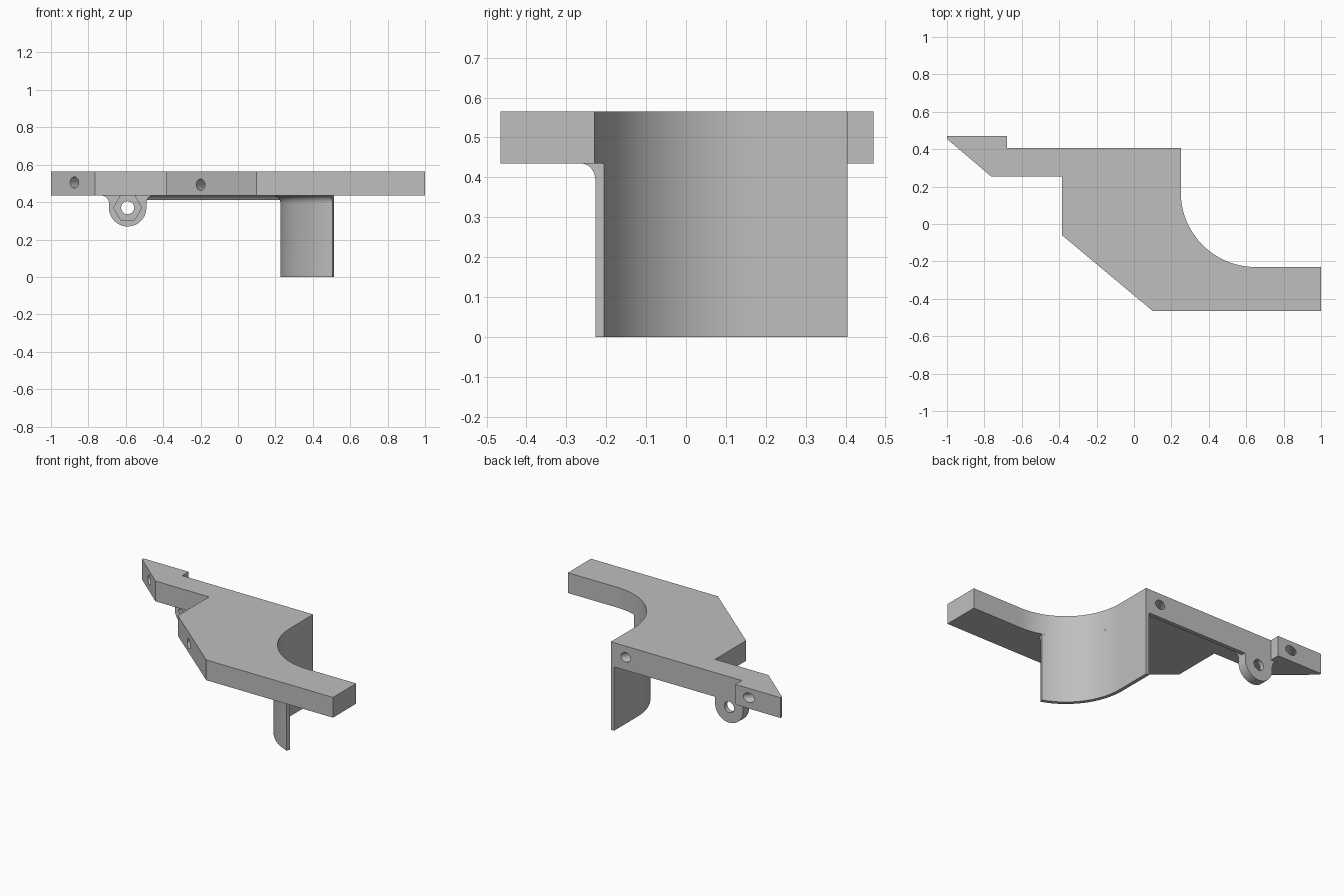
import bpy, bmesh, math
from mathutils import Vector, Matrix

cube = bpy.data.objects.get("Cube")
if cube:
    bpy.data.objects.remove(cube, do_unlink=True)

grey = bpy.data.materials.new("light grey")
grey.use_nodes = True
grey.diffuse_color = (0.52, 0.52, 0.52, 1)
grey.node_tree.nodes["Principled BSDF"].inputs["Base Color"].default_value = grey.diffuse_color

TOP, UNDER, BACK = 0.565, 0.435, 0.405
SKIN, FILLET = 0.023, 0.04
CURVE = Vector((0.65, 0.17))
RADIUS = 0.4


def finish(name, bm):
    bmesh.ops.recalc_face_normals(bm, faces=bm.faces)
    mesh = bpy.data.meshes.new(name)
    bm.to_mesh(mesh)
    bm.free()
    mesh.materials.append(grey)
    ob = bpy.data.objects.new(name, mesh)
    bpy.context.collection.objects.link(ob)
    return ob


def loft(name, rings):
    """Join equal closed rings of points and cap both ends."""
    bm = bmesh.new()
    rings = [[bm.verts.new(p) for p in ring] for ring in rings]
    n = len(rings[0])
    for a, b in zip(rings, rings[1:]):
        for i in range(n):
            j = (i + 1) % n
            bm.faces.new((a[i], a[j], b[j], b[i]))
    bm.faces.new(rings[0])
    bm.faces.new(rings[-1])
    return finish(name, bm)


def arc(cx, cy, r, start, end, steps):
    angles = [math.radians(start + (end - start) * i / steps) for i in range(steps + 1)]
    return [(cx + r * math.cos(a), cy + r * math.sin(a)) for a in angles]


def rod(name, start, end, r, sides=24):
    """Cylinder or hexagonal bar between two points."""
    start, end = Vector(start), Vector(end)
    axis = end - start
    bm = bmesh.new()
    turn = Matrix.Translation((start + end) / 2) @ axis.to_track_quat('Z', 'Y').to_matrix().to_4x4()
    bmesh.ops.create_cone(bm, cap_ends=True, segments=sides, radius1=r, radius2=r,
                          depth=axis.length, matrix=turn)
    return finish(name, bm)


def cut(ob, cutter):
    cutter.hide_render = True
    mod = ob.modifiers.new("cut", 'BOOLEAN')
    mod.operation, mod.solver, mod.object = 'DIFFERENCE', 'EXACT', cutter
    bpy.context.view_layer.objects.active = ob
    bpy.ops.object.modifier_apply(modifier=mod.name)
    bpy.data.objects.remove(cutter, do_unlink=True)


def smooth(ob):
    bpy.ops.object.select_all(action='DESELECT')
    ob.select_set(True)
    bpy.context.view_layer.objects.active = ob
    bpy.ops.object.shade_smooth_by_angle(angle=math.radians(30))


# Flat plate with stepped back, slanted corners and curved recess
outline = [(-1, 0.47), (-0.68, 0.47), (-0.68, BACK), (0.25, BACK)]
outline += arc(*CURVE, RADIUS, 180, 270, 40)
outline += [(1, -0.23), (1, -0.465), (0.1, -0.465), (-0.385, -0.06),
            (-0.385, 0.255), (-0.765, 0.255), (-1, 0.455)]
plate = loft("plate", [[(x, y, z) for x, y in outline] for z in (UNDER, TOP)])


# Slanted screw holes through the plate
def screw_hole(front, back, z):
    a, b = Vector((*front, z)), Vector((*back, z))
    over = (b - a).normalized() * 0.06
    cut(plate, rod("hole_cutter", a - over, b + over, 0.03))


screw_hole((-0.875, 0.349), (-0.775, 0.47), 0.505)
screw_hole((-0.2, -0.215), (0.145, BACK), 0.493)
smooth(plate)


# Cross-section of a thin skin that flares into the plate underside
def skin_section(bottom):
    flare = arc(SKIN + FILLET, UNDER - FILLET, FILLET, 180, 90, 10)
    flare = [p for p in flare if p[1] > bottom + 0.001]
    return [(0, bottom), (SKIN + 0.002 * (bottom > 0), bottom)] + flare + [(0, UNDER)]


def sweep(name, path, section):
    """Path holds points paired with the direction of the skin thickness."""
    rings = [[(p[0] + n[0] * d, p[1] + n[1] * d, z) for d, z in section] for p, n in path]
    ob = loft(name, rings)
    smooth(ob)
    return ob


# Curved wall hanging below the recess
wall_path = [((0.25, BACK), (-1, 0))]
for p in arc(*CURVE, RADIUS, 180, 250, 32):
    wall_path.append((p, (Vector(p) - CURVE).normalized()))
sweep("curved_wall", wall_path, skin_section(0))

# Shallow rim under the back edge
sweep("back_rim", [((0.25, BACK), (0, -1)), ((-0.49, BACK), (0, -1))], skin_section(0.41))

# Rounded lug with flared root, bolt hole and hexagonal nut pocket
LX, LZ, LR = -0.59, 0.37, 0.1
profile = arc(LX - LR - FILLET, UNDER - FILLET, FILLET, 90, 0, 8)
profile += arc(LX, LZ, LR, 180, 360, 32)
profile += arc(LX + LR + FILLET, UNDER - FILLET, FILLET, 180, 90, 8)
FRONT = 0.345
lug = loft("lug", [[(x, y, z) for x, z in profile] for y in (FRONT, BACK)])
cut(lug, rod("bolt_cutter", (LX, FRONT - 0.1, LZ), (LX, BACK + 0.1, LZ), 0.035))
nut = rod("nut_cutter", (0, 0, 0), (0, 0, 0.1), 0.075, 6)
# Hexagon corners point sideways
nut.data.transform(Matrix.Translation((LX, FRONT + 0.03, LZ)) @ Matrix.Rotation(math.pi / 2, 4, 'X')
                   @ Matrix.Rotation(math.pi / 6, 4, 'Z'))
xs = [v.co.x for v in nut.data.vertices]
if max(xs) - min(xs) < 0.14:
    nut.data.transform(Matrix.Translation((LX, 0, LZ)) @ Matrix.Rotation(math.pi / 6, 4, 'Y')
                       @ Matrix.Translation((-LX, 0, -LZ)))
cut(lug, nut)
smooth(lug)
